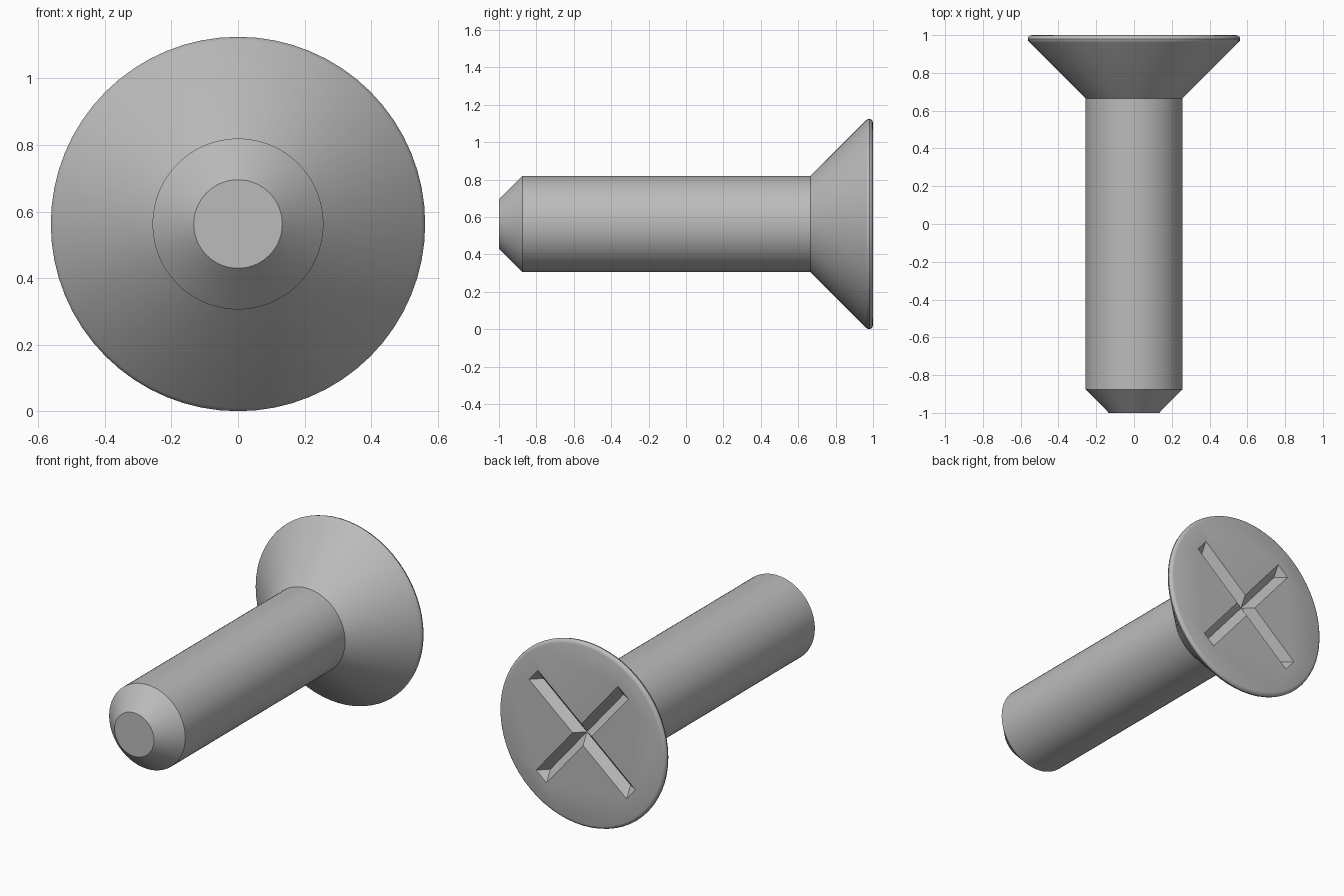
import bpy
import bmesh
import math
from mathutils import Matrix, Vector

cube = bpy.data.objects.get("Cube")
if cube:
    bpy.data.objects.remove(cube, do_unlink=True)

HEAD_R, SHAFT_R, TIP_R = 0.5625, 0.257, 0.133
SIDES = 64
CENTRE = Vector((0, 0, HEAD_R))

steel = bpy.data.materials.new("steel_grey")
steel.use_nodes = True
steel.diffuse_color = (0.5, 0.5, 0.5, 1)
steel.node_tree.nodes["Principled BSDF"].inputs["Base Color"].default_value = (0.5, 0.5, 0.5, 1)


def add_object(name, bm):
    bmesh.ops.recalc_face_normals(bm, faces=bm.faces)
    mesh = bpy.data.meshes.new(name)
    bm.to_mesh(mesh)
    bm.free()
    mesh.materials.append(steel)
    obj = bpy.data.objects.new(name, mesh)
    bpy.context.collection.objects.link(obj)
    return obj


def lathe(name, profile):
    """Turn (radius, y) points about the y axis and cap both ends."""
    bm = bmesh.new()
    rings = []
    for r, y in profile:
        angles = [math.tau * i / SIDES for i in range(SIDES)]
        rings.append([bm.verts.new(CENTRE + Vector((r * math.sin(a), y, r * math.cos(a))))
                      for a in angles])
    for a, b in zip(rings, rings[1:]):
        for i in range(SIDES):
            j = (i + 1) % SIDES
            bm.faces.new((a[i], a[j], b[j], b[i]))
    bm.faces.new(rings[0])
    bm.faces.new(rings[-1])
    return add_object(name, bm)


def groove_cutter(name, angle, half_length=0.43, half_width=0.046, extra=0.02):
    """Hipped wedge with 45 degree sides, pointing into the head."""
    bm = bmesh.new()
    length, width = half_length + extra, half_width + extra
    ridge = half_length - half_width
    top = [(sx * length, 1 + extra, sz * width) for sx in (-1, 1) for sz in (-1, 1)]
    bottom = [(sx * ridge, 1 - half_width, 0) for sx in (-1, 1)]
    for p in top + bottom:
        bm.verts.new(p)
    bmesh.ops.convex_hull(bm, input=bm.verts)
    turn = Matrix.Translation(CENTRE) @ Matrix.Rotation(-angle, 4, 'Y')
    bmesh.ops.transform(bm, matrix=turn, verts=bm.verts)
    cutter = add_object(name, bm)
    cutter.hide_render = True
    return cutter


# Chamfered tip, plain shaft, countersunk head and rounded rim
screw = lathe("countersunk_screw", [
    (TIP_R, -1), (SHAFT_R, -0.875), (SHAFT_R, 0.665),
    (0.553, 0.961), (0.56, 0.97), (HEAD_R, 0.98),
    (0.559, 0.99), (0.551, 0.997), (0.541, 1)])

# Crossed V grooves in the head
slant = math.radians(40)
cutters = [groove_cutter("groove_cutter_a", slant),
           groove_cutter("groove_cutter_b", slant + math.pi / 2)]
for cutter in cutters:
    cut = screw.modifiers.new("groove", 'BOOLEAN')
    cut.operation = 'DIFFERENCE'
    cut.solver = 'EXACT'
    cut.object = cutter
bpy.context.view_layer.update()
graph = bpy.context.evaluated_depsgraph_get()
carved = bpy.data.meshes.new_from_object(screw.evaluated_get(graph))
screw.modifiers.clear()
screw.data = carved
for cutter in cutters:
    bpy.data.objects.remove(cutter, do_unlink=True)

# Smooth round surfaces with crisp edges
bpy.ops.object.select_all(action='DESELECT')
screw.select_set(True)
bpy.context.view_layer.objects.active = screw
bpy.ops.object.shade_smooth_by_angle(angle=math.radians(30))
